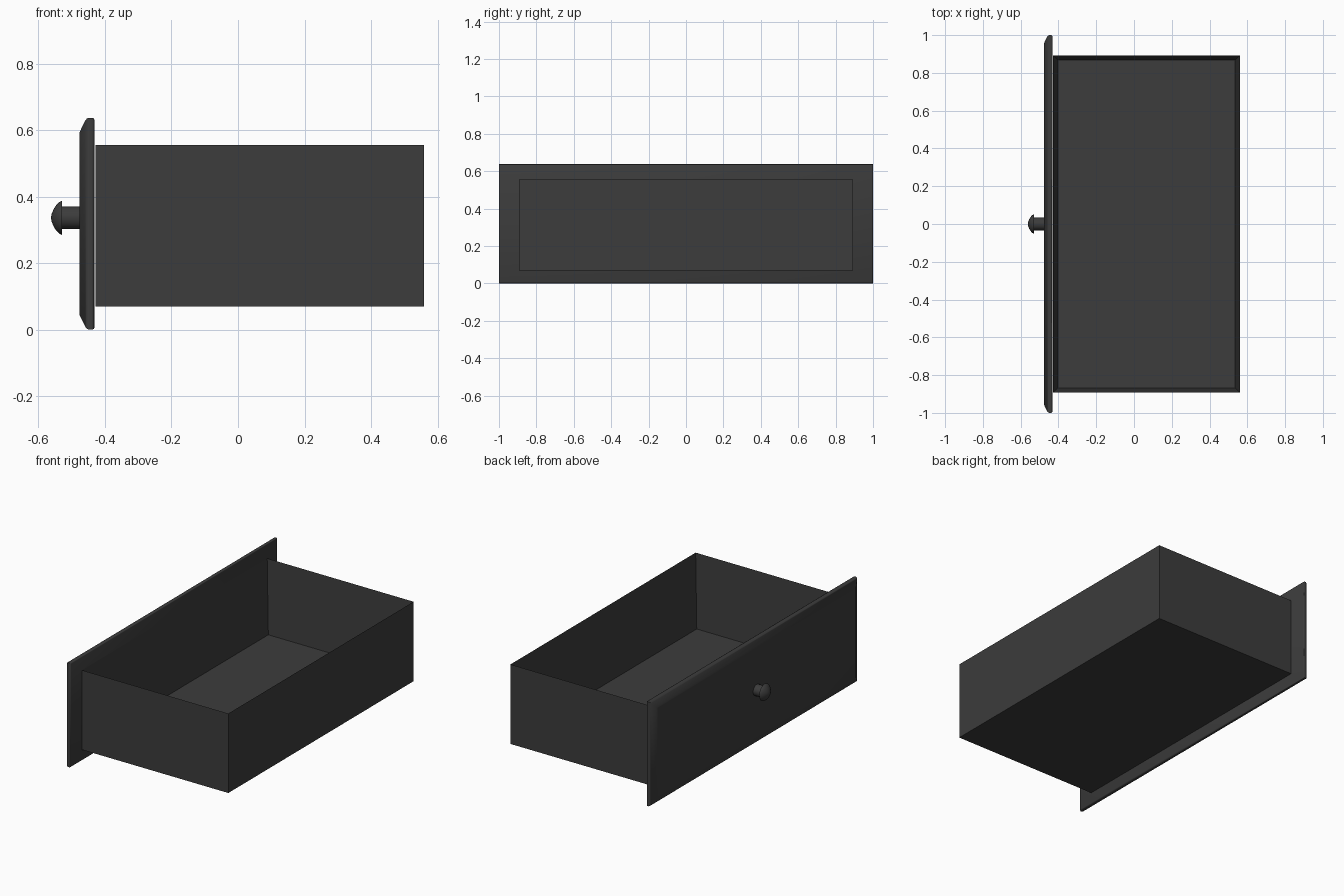
import bpy, bmesh
from math import pi, cos, sin

cube = bpy.data.objects.get("Cube")
if cube:
    bpy.data.objects.remove(cube, do_unlink=True)

charcoal = bpy.data.materials.new("charcoal")
charcoal.use_nodes = True
charcoal.diffuse_color = (0.045, 0.045, 0.045, 1)
charcoal.node_tree.nodes["Principled BSDF"].inputs["Base Color"].default_value = charcoal.diffuse_color


def finish(bm, name, smooth_angle=None):
    bmesh.ops.recalc_face_normals(bm, faces=bm.faces)
    mesh = bpy.data.meshes.new(name)
    bm.to_mesh(mesh)
    bm.free()
    mesh.materials.append(charcoal)
    obj = bpy.data.objects.new(name, mesh)
    bpy.context.collection.objects.link(obj)
    if smooth_angle:
        bpy.ops.object.select_all(action='DESELECT')
        obj.select_set(True)
        bpy.context.view_layer.objects.active = obj
        bpy.ops.object.shade_smooth_by_angle(angle=smooth_angle)


def loft(name, rings, smooth_angle):
    """Skin a list of closed rings and cap both ends."""
    bm = bmesh.new()
    loops = [[bm.verts.new(p) for p in ring] for ring in rings]
    n = len(loops[0])
    for a, b in zip(loops, loops[1:]):
        for i in range(n):
            j = (i + 1) % n
            bm.faces.new((a[i], a[j], b[j], b[i]))
    bm.faces.new(loops[0])
    bm.faces.new(loops[-1])
    finish(bm, name, smooth_angle)


def rectangle(x, inset):
    y, low, high = 1 - inset, inset, 0.637 - inset
    return [(x, -y, low), (x, y, low), (x, y, high), (x, -y, high)]


def circle(x, radius, z=0.336, sides=32):
    return [(x, radius * cos(2 * pi * i / sides), z + radius * sin(2 * pi * i / sides))
            for i in range(sides)]


# Open tray: a block with its top inset and pushed down to the floor
bm = bmesh.new()
bmesh.ops.create_cube(bm, size=1)
bmesh.ops.scale(bm, vec=(0.988, 1.786, 0.485), verts=bm.verts)
bmesh.ops.translate(bm, vec=(0.066, 0, 0.3125), verts=bm.verts)
top = max(bm.faces, key=lambda f: f.calc_center_median().z)
bmesh.ops.inset_region(bm, faces=[top], thickness=0.035)
bmesh.ops.translate(bm, vec=(0, 0, -0.45), verts=top.verts)
finish(bm, "drawer_tray")

# Front panel with a sloped, rounded rim: (x, inset from the outline)
rim = [(-0.477, 0.05), (-0.476, 0.043), (-0.472, 0.034), (-0.459, 0.008),
       (-0.455, 0.003), (-0.449, 0), (-0.438, 0), (-0.434, 0.002), (-0.432, 0.006)]
loft("front_panel", [rectangle(x, inset) for x, inset in rim], 0.7)

# Knob: stem and domed head, turned around the x axis
knob = [(-0.47, 0.034), (-0.53, 0.034), (-0.53, 0.051), (-0.537, 0.048), (-0.546, 0.039),
        (-0.554, 0.027), (-0.56, 0.013), (-0.562, 0.003)]
loft("knob", [circle(x, radius) for x, radius in knob], 0.7)
